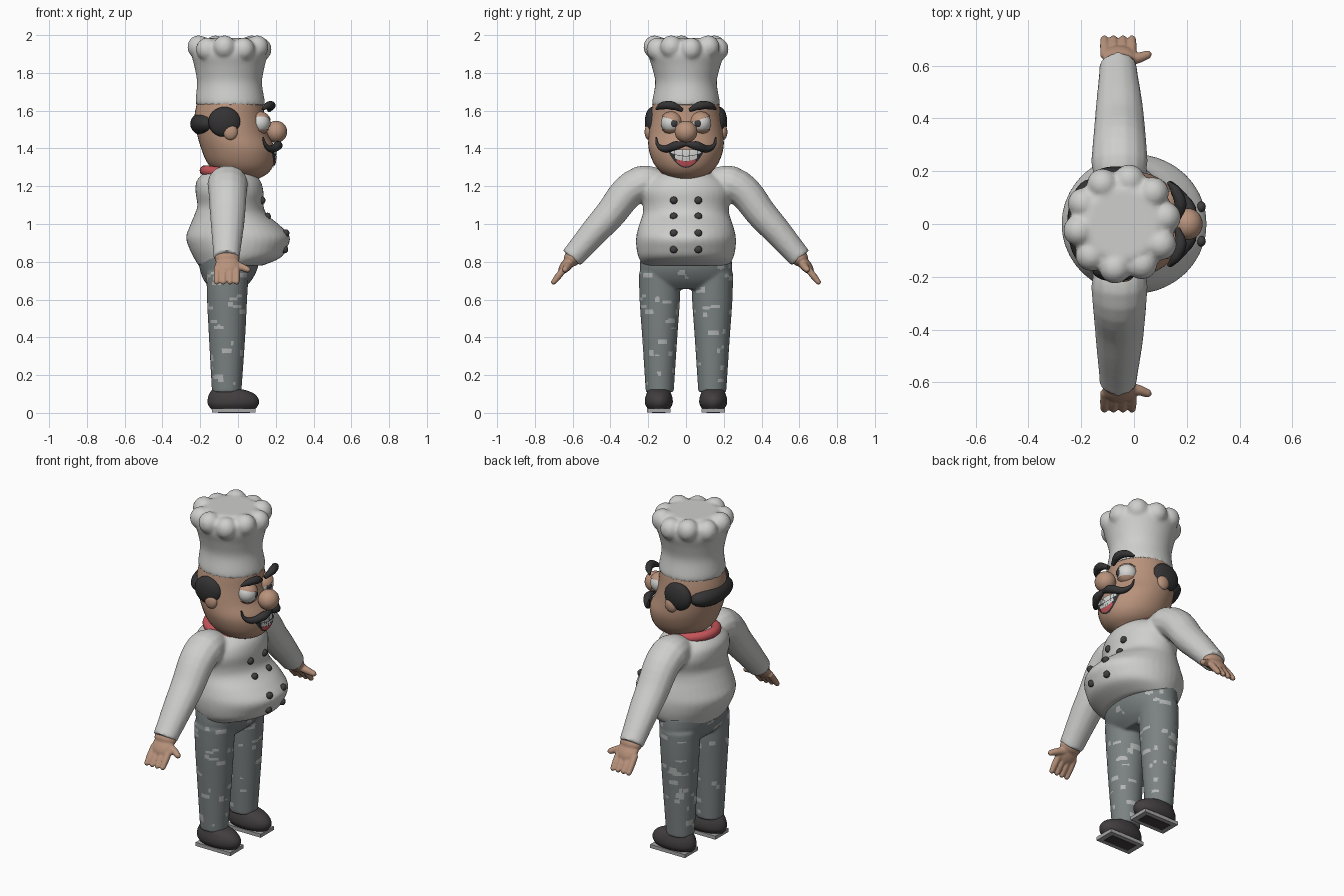
import bpy, bmesh, math, random
from mathutils import Vector, Matrix

cube = bpy.data.objects.get("Cube")
if cube:
    bpy.data.objects.remove(cube, do_unlink=True)
made = []


def material(name, *rgb):
    m = bpy.data.materials.new(name)
    m.use_nodes = True
    m.diffuse_color = (*rgb, 1)
    m.node_tree.nodes["Principled BSDF"].inputs["Base Color"].default_value = (*rgb, 1)
    return m


CLOTH = material("white_cloth", .62, .62, .61)
SKIN = material("skin", .48, .29, .2)
HAIR = material("black_hair", .035, .033, .035)
GREY = material("trouser_grey", .2, .225, .225)
FLECK = material("trouser_fleck", .45, .47, .46)
SHOE = material("shoe_brown", .055, .048, .05)
RED = material("scarf_red", .55, .09, .1)
WHITE = material("eye_white", .66, .66, .65)
SOLE = material("sole_grey", .38, .38, .39)


def finish(name, bm, mat):
    bmesh.ops.recalc_face_normals(bm, faces=bm.faces)
    me = bpy.data.meshes.new(name)
    bm.to_mesh(me)
    bm.free()
    ob = bpy.data.objects.new(name, me)
    me.materials.append(mat)
    bpy.context.collection.objects.link(ob)
    made.append(ob)
    return ob


def dense(rings, steps=5):
    """Smoothly interpolate (z, x centre, x radius, y radius) rings."""
    out = []
    for i in range(len(rings) - 1):
        a, b, c, d = [Vector(rings[min(max(j, 0), len(rings) - 1)]) for j in range(i - 1, i + 3)]
        for k in range(steps):
            t = k / steps
            out.append(b + (c - a) * (t / 2) + (a * 2 - b * 5 + c * 4 - d) * (t * t / 2)
                       + (b * 3 - a - c * 3 + d) * (t ** 3 / 2))
    return out + [Vector(rings[-1])]


def loft(name, rings, mat, y=0, n=40):
    bm = bmesh.new()
    loops = []
    for z, xc, rx, ry in dense(rings):
        loops.append([bm.verts.new((xc + rx * math.cos(a), y + ry * math.sin(a), z))
                      for a in (math.tau * k / n for k in range(n))])
    for lo, hi in zip(loops, loops[1:]):
        for k in range(n):
            bm.faces.new((lo[k], lo[k - 1], hi[k - 1], hi[k]))
    bm.faces.new(loops[0])
    bm.faces.new(loops[-1])
    return finish(name, bm, mat)


def front_x(rings, y, z):
    """Front surface of a loft at (y, z)."""
    ds = dense(rings)
    for a, b in zip(ds, ds[1:]):
        if a[0] <= z <= b[0]:
            r = a.lerp(b, (z - a[0]) / (b[0] - a[0]))
            return r[1] + r[2] * math.sqrt(max(0, 1 - (y / r[3]) ** 2))
    return 0


def ball(name, loc, size, mat, rot=None, keep=None):
    bm = bmesh.new()
    bmesh.ops.create_uvsphere(bm, u_segments=28, v_segments=16, radius=1)
    if keep:  # keep only the part of the sphere past a plane
        bmesh.ops.bisect_plane(bm, geom=bm.verts[:] + bm.edges[:] + bm.faces[:],
                               plane_co=keep[0], plane_no=keep[1], clear_inner=True)
    m = Matrix.Translation(loc) @ (rot or Matrix()) @ Matrix.Diagonal((*size, 1))
    bm.transform(m)
    return finish(name, bm, mat)


def tube(name, pts, radii, mat, xscale=1, cx=0):
    cu = bpy.data.curves.new(name, "CURVE")
    cu.dimensions, cu.bevel_depth, cu.bevel_resolution = "3D", 1, 5
    cu.use_fill_caps, cu.resolution_u = True, 6
    sp = cu.splines.new("BEZIER")
    sp.bezier_points.add(len(pts) - 1)
    for bp, p, r in zip(sp.bezier_points, pts, radii):
        bp.co, bp.radius = p, r
        bp.handle_left_type = bp.handle_right_type = "AUTO"
    tmp = bpy.data.objects.new(name, cu)
    bpy.context.collection.objects.link(tmp)
    dg = bpy.context.evaluated_depsgraph_get()
    me = bpy.data.meshes.new_from_object(tmp.evaluated_get(dg))
    bpy.data.objects.remove(tmp)
    bm = bmesh.new()
    bm.from_mesh(me)
    bmesh.ops.remove_doubles(bm, verts=bm.verts, dist=1e-5)
    for v in bm.verts:
        v.co.x = cx + (v.co.x - cx) * xscale
    for f in bm.faces:
        f.material_index = 0
    return finish(name, bm, mat)


def fuse(name, parts, mat, voxel, smooth):
    """Merge overlapping parts into one soft skin."""
    bm = bmesh.new()
    for p in parts:
        bm.from_mesh(p.data)
        made.remove(p)
        bpy.data.objects.remove(p)
    ob = finish(name, bm, mat)
    mod = ob.modifiers.new("Remesh", "REMESH")
    mod.mode, mod.voxel_size = "VOXEL", voxel
    sm = ob.modifiers.new("Smooth", "SMOOTH")
    sm.factor, sm.iterations = .5, smooth
    dg = bpy.context.evaluated_depsgraph_get()
    me = bpy.data.meshes.new_from_object(ob.evaluated_get(dg))
    ob.modifiers.clear()
    ob.data = me
    me.materials.clear()
    me.materials.append(mat)
    return ob


# Hat with a ring of puffs
hat = [loft("hat_body", [(1.63, -.04, .182, .18), (1.66, -.042, .182, .177), (1.75, -.045, .172, .163),
                         (1.83, -.045, .185, .18), (1.9, -.045, .2, .2), (1.955, -.045, .18, .18),
                         (1.985, -.045, .13, .13)], CLOTH)]
for k in range(10):
    a = math.tau * k / 10 + .15
    hat.append(ball("puff", (-.045 + .165 * math.cos(a), .168 * math.sin(a), 1.925 + .012 * (k % 2)),
                    (.06, .06, .062), CLOTH))
fuse("chef_hat", hat, CLOTH, .01, 5)

# Head and face
head = [(1.24, .05, .06, .06), (1.27, .03, .13, .125), (1.32, .015, .175, .17), (1.4, 0, .195, .198),
        (1.48, -.03, .188, .197), (1.56, -.045, .186, .188), (1.64, -.042, .175, .175), (1.68, -.04, .16, .16)]
loft("head", head, SKIN)
ball("nose", (.203, 0, 1.488), (.057, .06, .058), SKIN)
ball("back_hair", (-.165, 0, 1.53), (.088, .17, .068), HAIR)
for s, side in ((1, "left_"), (-1, "right_")):
    eye = Vector((.115, s * .078, 1.535))
    ball(side + "eye", eye, (.055, .055, .055), WHITE)
    ball(side + "iris", eye + Vector((.044, -s * .012, -.002)), (.014, .021, .021), SHOE)
    tilt = Matrix.Rotation(s * .3, 4, "X")
    ball(side + "upper_lid", eye, (.061, .061, .061), SKIN, tilt, ((0, 0, .3), (0, 0, 1)))
    ball(side + "lower_lid", eye, (.061, .061, .061), SKIN, None, ((0, 0, -.55), (0, 0, -1)))
    tube(side + "eyebrow", [(.165, s * .018, 1.602), (.176, s * .075, 1.627), (.158, s * .125, 1.626),
                            (.13, s * .158, 1.608)], [.011, .023, .02, .006], HAIR)
    tube(side + "moustache", [(.215, 0, 1.425), (.212, s * .055, 1.415), (.172, s * .115, 1.398),
                              (.145, s * .15, 1.42), (.132, s * .158, 1.46)],
         [.012, .024, .018, .009, .004], HAIR)
    ball(side + "side_hair", (-.072, s * .178, 1.54), (.085, .04, .08), HAIR)
    ball(side + "ear", (-.04, s * .197, 1.487), (.038, .022, .042), SKIN)


def plate(name, y0, y1, low, high, lift, mat):
    """Thin patch following the face between two height curves."""
    bm = bmesh.new()
    n, m = 12, 5
    rows = []
    for i in range(n + 1):
        y = y0 + (y1 - y0) * i / n
        zs = [low(y) + (high(y) - low(y)) * j / m for j in range(m + 1)]
        rows.append([bm.verts.new((front_x(head, y, z) + lift, y, z)) for z in zs])
    for a, b in zip(rows, rows[1:]):
        for j in range(m):
            bm.faces.new((a[j], b[j], b[j + 1], a[j + 1]))
    ob = finish(name, bm, mat)
    if ob.data.polygons[0].normal.x < 0:
        ob.data.flip_normals()


def bow(z, rise):
    return lambda y: z + rise * (y / .1) ** 2


# Grinning mouth, two rows of teeth and a tongue
plate("mouth", -.1, .1, bow(1.297, .095), bow(1.395, 0), .005, HAIR)
plate("tongue", -.05, .05, bow(1.304, .1), bow(1.332, .05), .009, RED)
for k in range(8):
    y = -.08 + .02 * k
    plate("upper_tooth", y + .001, y + .019, bow(1.361, .025), bow(1.394, 0), .009, WHITE)
    if 0 < k < 7:
        plate("lower_tooth", y + .001, y + .019, bow(1.333, .045), bow(1.358, .025), .009, WHITE)

# Neck scarf
bm = bmesh.new()
ring = [[bm.verts.new((-.05 + (.125 + .028 * math.cos(b)) * math.cos(a),
                       (.12 + .028 * math.cos(b)) * math.sin(a),
                       1.268 - .015 * math.cos(a) + .028 * math.sin(b)))
         for b in (math.tau * j / 12 for j in range(12))] for a in (math.tau * i / 36 for i in range(36))]
for i in range(36):
    for j in range(12):
        bm.faces.new((ring[i - 1][j - 1], ring[i][j - 1], ring[i][j], ring[i - 1][j]))
finish("neck_scarf", bm, RED)

# Jacket: body and sleeves
body = [(.78, -.04, .17, .225), (.82, -.005, .228, .25), (.87, 0, .258, .262), (.93, 0, .275, .264),
        (.99, -.015, .24, .25), (1.05, -.038, .192, .23), (1.1, -.04, .175, .228), (1.17, -.045, .18, .24),
        (1.23, -.05, .168, .21), (1.28, -.05, .12, .13)]
jacket = [loft("body", body, CLOTH)]
for s in (1, -1):
    jacket.append(tube("sleeve", [(-.055, s * .12, 1.2), (-.055, s * .235, 1.215), (-.055, s * .42, 1.03),
                                  (-.06, s * .605, .82)], [.08, .095, .082, .062], CLOTH, 1.13, -.055))
fuse("jacket", jacket, CLOTH, .01, 5)
for s in (1, -1):
    for z in (1.125, 1.04, .952, .865):
        ball("button", (front_x(body, .065, z), s * .065, z), (.018, .02, .02), SHOE)

# Hands
for s, side in ((1, "left_"), (-1, "right_")):
    turn = Matrix.Rotation(s * math.radians(40), 4, "X")
    parts = [ball("palm", (-.056, s * .63, .785), (.064, .03, .062), SKIN, turn),
             ball("wrist", (-.058, s * .603, .818), (.066, .044, .042), SKIN, turn)]
    for k in range(4):
        x = -.109 + .034 * k
        parts.append(tube("finger", [(x, s * .635, .775), (x * 1.02, s * .675, .725), (x * 1.03, s * .704, .688),
                                     (x * 1.03, s * .709, .681)], [.018, .018, .014, .005], SKIN))
    parts.append(tube("thumb", [(-.03, s * .62, .79), (.02, s * .63, .772), (.056, s * .643, .757),
                                (.066, s * .646, .754)], [.024, .02, .016, .006], SKIN))
    fuse(side + "hand", parts, SKIN, .006, 2)

# Trousers with scattered flecks
legs = [loft("hips", [(.655, -.055, .08, .19), (.7, -.055, .125, .235), (.76, -.05, .152, .245),
                      (.83, -.05, .165, .24)], GREY)]
for s in (1, -1):
    legs.append(loft("leg", [(.11, -.06, .078, .074), (.4, -.058, .096, .093), (.6, -.058, .106, .107),
                             (.74, -.055, .112, .11)], GREY, s * .139))
trousers = fuse("trousers", legs, GREY, .008, 4)
trousers.data.materials.append(FLECK)
random.seed(4)
spots = [(random.choice((-1, 1)), random.uniform(-math.pi, math.pi), random.uniform(.15, .78),
          random.uniform(.07, .32), random.uniform(.004, .015)) for _ in range(100)]
for p in trousers.data.polygons:
    c = p.center
    side = 1 if c.y > 0 else -1
    a = math.atan2(c.y - side * .139, c.x + .058)
    if any(side == q[0] and abs(a - q[1]) < q[3] and abs(c.z - q[2]) < q[4] for q in spots):
        p.material_index = 1

# Shoes and soles
for s, side in ((1, "left_"), (-1, "right_")):
    y = s * .144
    loft(side + "shoe", [(.018, -.025, .115, .055), (.045, -.025, .134, .072), (.075, -.026, .134, .073),
                         (.105, -.035, .115, .064), (.125, -.055, .08, .055)], SHOE, y)
    for name, hx, hy, z, h, mat in (("sole", .115, .062, .0125, .021, SOLE), ("sole_tread", .085, .036, .001, .002, SHOE)):
        bm = bmesh.new()
        bmesh.ops.create_cube(bm, size=1, matrix=Matrix.Translation((-.022, y, z))
                              @ Matrix.Diagonal((hx * 2, hy * 2, h, 1)))
        finish(side + name, bm, mat)

# Smooth shading with crisp edges
bpy.ops.object.select_all(action="DESELECT")
for ob in made:
    ob.select_set(True)
bpy.context.view_layer.objects.active = made[0]
bpy.ops.object.shade_smooth_by_angle(angle=math.radians(45))
